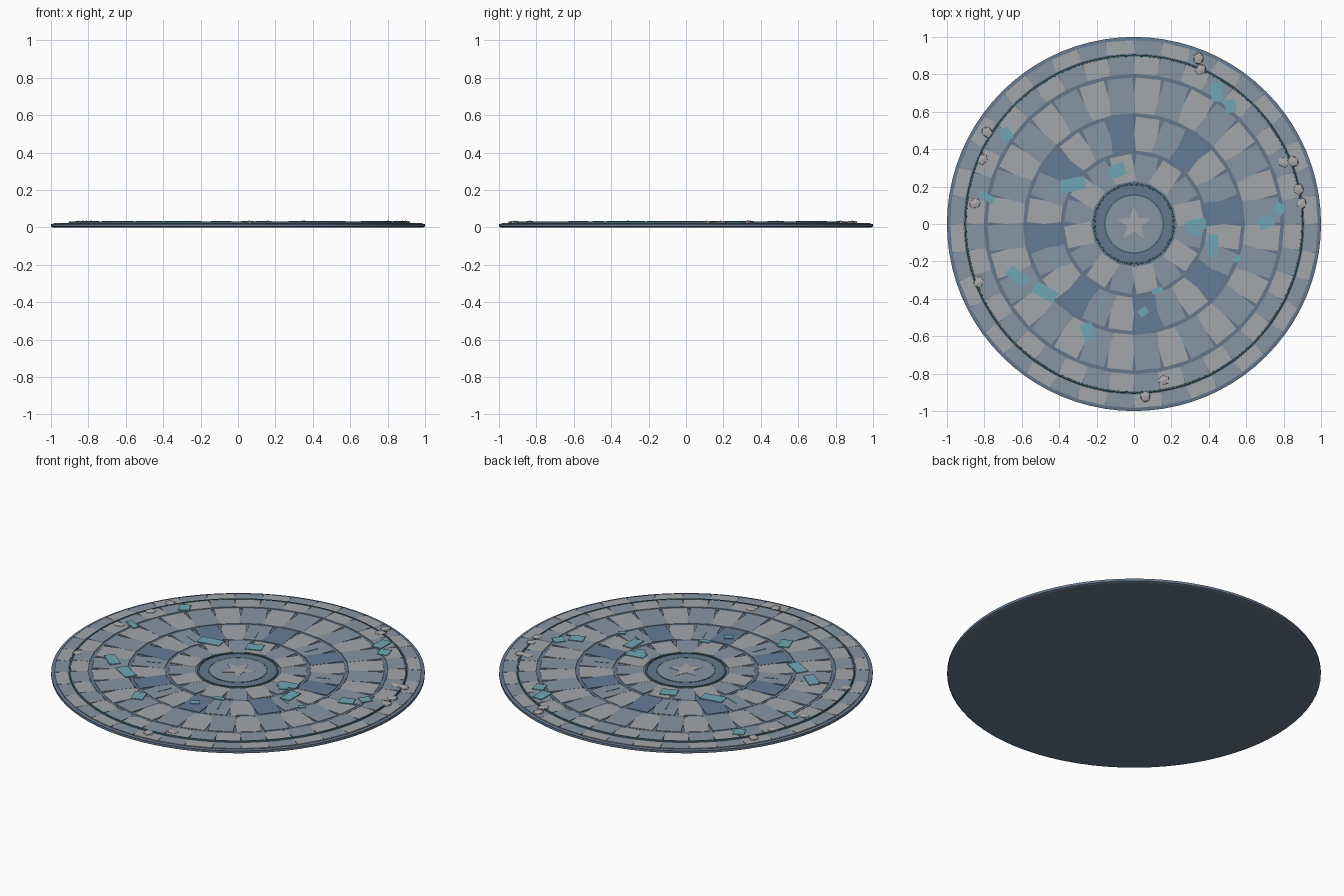
import bpy, bmesh, random
from math import cos, sin, pi, radians
from mathutils import Matrix

if "Cube" in bpy.data.objects:
    bpy.data.objects.remove(bpy.data.objects["Cube"])

random.seed(4)


def material(name, rgb):
    m = bpy.data.materials.new(name)
    m.diffuse_color = (*rgb, 1)
    m.use_nodes = True
    m.node_tree.nodes["Principled BSDF"].inputs["Base Color"].default_value = m.diffuse_color
    return m


SLATE = material("slate", (0.13, 0.19, 0.27))
LIGHT = material("light_stone", (0.36, 0.39, 0.41))
MID = material("mid_stone", (0.24, 0.30, 0.37))
DARK = material("dark_stone", (0.13, 0.20, 0.31))
TEAL = material("teal_inlay", (0.05, 0.13, 0.15))
CYAN = material("cyan_glaze", (0.16, 0.38, 0.46))
RUBBLE = material("rubble", (0.42, 0.40, 0.40))


def finish(name, bm, *mats):
    bmesh.ops.recalc_face_normals(bm, faces=bm.faces)
    me = bpy.data.meshes.new(name)
    bm.to_mesh(me)
    bm.free()
    for m in mats:
        me.materials.append(m)
    ob = bpy.data.objects.new(name, me)
    bpy.context.collection.objects.link(ob)
    return ob


def lathe(name, profile, mat, segs=80, closed=False):
    """Revolve an (r, z) profile about z; open profiles get capped."""
    bm = bmesh.new()
    rings = [[bm.verts.new((r * cos(2 * pi * i / segs), r * sin(2 * pi * i / segs), z))
              for i in range(segs)] for r, z in profile]
    pairs = list(zip(rings, rings[1:]))
    if closed:
        pairs.append((rings[-1], rings[0]))
    else:
        bm.faces.new(rings[0])
        bm.faces.new(rings[-1])
    for a, b in pairs:
        for i in range(segs):
            j = (i + 1) % segs
            bm.faces.new((a[i], a[j], b[j], b[i]))
    return finish(name, bm, mat)


def box(bm, x, y, z0, z1, sx, sy, rot, idx=0):
    mat = (Matrix.Translation((x, y, (z0 + z1) / 2)) @ Matrix.Rotation(rot, 4, 'Z')
           @ Matrix.Diagonal((sx, sy, z1 - z0, 1)))
    vs = bmesh.ops.create_cube(bm, size=1, matrix=mat)["verts"]
    for f in {f for v in vs for f in v.link_faces}:
        f.material_index = idx


def tile_ring(name, count, r0, r1, top, mats):
    """Rectangular paving stones laid radially, sides meeting at mid radius."""
    bm = bmesh.new()
    rm = (r0 + r1) / 2
    for i in range(count):
        a = 2 * pi * (i + 0.5) / count
        k = i % len(mats)
        box(bm, rm * cos(a), rm * sin(a), 0.012, top - 0.0006 * k,
            r1 - r0, 2 * pi * rm / count, a, k)
    return finish(name, bm, *mats)


# stepped foundation disc
lathe("foundation", [(0.99, 0), (1.0, 0.004), (1.0, 0.018), (0.985, 0.02), (0.91, 0.022),
                     (0.90, 0.026), (0.80, 0.026)], SLATE)

# concentric paving
tile_ring("inner_paving", 16, 0.225, 0.37, 0.030, [LIGHT, MID])
tile_ring("second_paving", 24, 0.39, 0.57, 0.030, [DARK, MID, LIGHT])
tile_ring("third_paving", 32, 0.59, 0.78, 0.030, [MID, LIGHT])
tile_ring("fourth_paving", 40, 0.80, 0.895, 0.030, [MID, LIGHT])
tile_ring("rim_paving", 40, 0.91, 0.98, 0.0245, [LIGHT, MID])

# raised joints between the rings
for n, (r, w) in enumerate([(0.38, 0.008), (0.58, 0.008), (0.79, 0.008)]):
    lathe(f"joint_ring_{n}", [(r - w, 0.024), (r + w, 0.024), (r + w, 0.028), (r - w, 0.028)],
          SLATE, closed=True)
for n, r in enumerate([0.212, 0.90]):
    lathe(f"inlay_ring_{n}", [(r - 0.006, 0.02), (r + 0.006, 0.02), (r + 0.004, 0.032),
                              (r - 0.004, 0.032)], TEAL, closed=True)

# central medallion with star
lathe("medallion", [(0.21, 0.02), (0.21, 0.029), (0.2, 0.030)], SLATE, 48)
lathe("medallion_border", [(0.152, 0.029), (0.16, 0.029), (0.16, 0.0315), (0.152, 0.0315)],
      TEAL, 48, True)
lathe("medallion_face", [(0.155, 0.025), (0.155, 0.031)], MID, 48)
bm = bmesh.new()
pts = [(r * cos(a), r * sin(a)) for i in range(10)
       for r, a in [((0.04 if i % 2 else 0.095), pi / 2 + i * pi / 5)]]
lo, hi = [[bm.verts.new((x, y, z)) for x, y in pts] for z in (0.029, 0.0325)]
bm.faces.new(lo)
bm.faces.new(hi)
for i in range(10):
    j = (i + 1) % 10
    bm.faces.new((lo[i], lo[j], hi[j], hi[i]))
finish("star", bm, LIGHT)

# thin glazed slivers
bm = bmesh.new()
for i in range(8):
    a = radians(22.5 + 45 * i)
    for r, l in ((0.465, 0.08), (0.685, 0.04)):
        box(bm, r * cos(a), r * sin(a), 0.025, 0.0315, l, 0.006, a)
finish("glazed_slivers", bm, CYAN)

# loose glazed slabs: x, y, width, depth, turn
slabs = [(.445, .705, .06, .10, 0), (.515, .63, .06, .07, 15), (-.685, .48, .06, .07, 25),
         (-.79, .145, .09, .035, -30), (-.325, .21, .13, .07, 10), (-.09, .285, .09, .07, 22),
         (.33, -.005, .11, .06, 10), (.325, -.04, .05, .06, 30), (.42, -.11, .06, .11, 0),
         (.705, .01, .08, .065, 20), (.775, .08, .06, .06, -35), (.55, -.185, .04, .03, 35),
         (-.625, -.28, .12, .06, -40), (-.475, -.365, .13, .065, -30),
         (-.245, -.575, .065, .09, 20), (.05, -.47, .05, .04, 35), (.125, -.355, .06, .03, 12)]
bm = bmesh.new()
for x, y, w, d, t in slabs:
    box(bm, x, y, 0.027, 0.034, w, d, radians(t))
finish("loose_slabs", bm, CYAN)

# low-poly rubble near the rim
rubble = [(.345, .885), (.355, .825), (-.785, .49), (-.81, .345), (-.85, .11), (.80, .33),
          (.85, .335), (.88, .185), (.895, .11), (-.83, -.31), (.16, -.835), (.06, -.92)]
bm = bmesh.new()
for x, y in rubble:
    m = (Matrix.Translation((x, y, 0.027)) @ Matrix.Rotation(random.uniform(0, 6), 4, 'Z')
         @ Matrix.Diagonal((0.036, 0.03, 0.009, 1)))
    bmesh.ops.create_icosphere(bm, subdivisions=1, radius=1, matrix=m)
finish("rubble", bm, RUBBLE)
